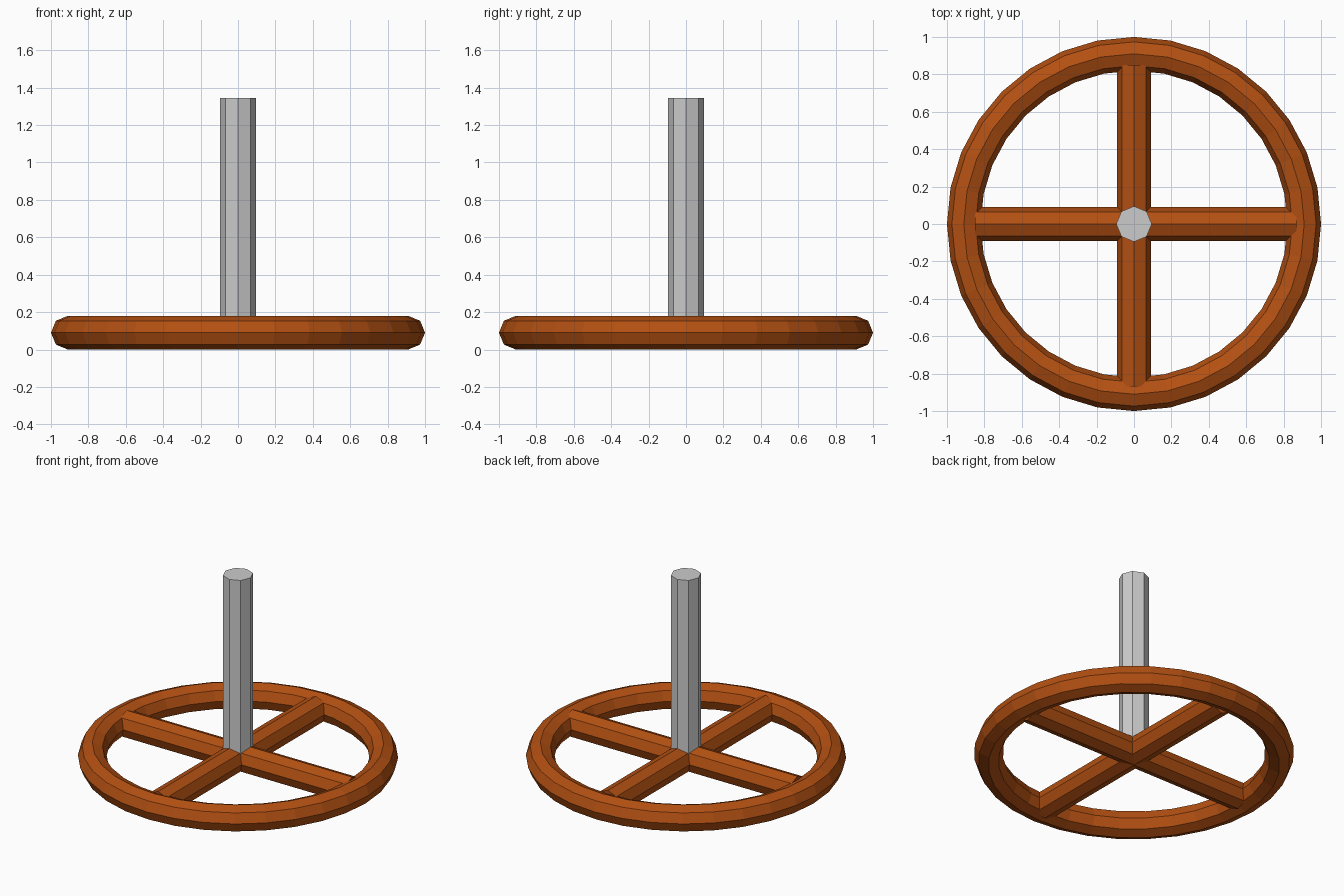
import bpy, bmesh
from math import cos, sin, pi
from mathutils import Matrix, Vector

if "Cube" in bpy.data.objects:
    bpy.data.objects.remove(bpy.data.objects["Cube"])

MAJOR, MINOR = 0.91, 0.09      # rim ring radius and tube radius
RIM_SEGS, SIDES = 32, 8
POST_R, POST_TOP = 0.095, 1.345

orange = bpy.data.materials.new("burnt_orange")
orange.diffuse_color = (0.45, 0.08, 0.006, 1)
orange.use_nodes = True
orange.node_tree.nodes["Principled BSDF"].inputs["Base Color"].default_value = orange.diffuse_color


def finish(name, bm, mat=None):
    bmesh.ops.recalc_face_normals(bm, faces=bm.faces)
    me = bpy.data.meshes.new(name)
    bm.to_mesh(me)
    bm.free()
    ob = bpy.data.objects.new(name, me)
    bpy.context.collection.objects.link(ob)
    if mat:
        me.materials.append(mat)
    return ob


def rod(name, start, end, radius, mat=None):
    """Eight-sided capped rod between two points."""
    a, b = Vector(start), Vector(end)
    axis = b - a
    side = Vector((0, 0, 1)) if abs(axis.z) < 1e-6 else Vector((1, 0, 0))
    other = axis.normalized().cross(side)
    bm = bmesh.new()
    rings = []
    for p in (a, b):
        rings.append([bm.verts.new(p + radius * (cos(t) * side + sin(t) * other))
                      for t in (2 * pi * i / SIDES for i in range(SIDES))])
        bm.faces.new(rings[-1])
    for i in range(SIDES):
        j = (i + 1) % SIDES
        bm.faces.new((rings[0][i], rings[0][j], rings[1][j], rings[1][i]))
    return finish(name, bm, mat)


# Rim: octagonal tube swept around a circle
bm = bmesh.new()
rings = []
for s in range(RIM_SEGS):
    turn = Matrix.Rotation(2 * pi * s / RIM_SEGS, 3, 'Z')
    rings.append([bm.verts.new(turn @ Vector((MAJOR + MINOR * cos(t), 0, MINOR + MINOR * sin(t))))
                  for t in (2 * pi * i / SIDES for i in range(SIDES))])
for s in range(RIM_SEGS):
    a, b = rings[s], rings[(s + 1) % RIM_SEGS]
    for i in range(SIDES):
        j = (i + 1) % SIDES
        bm.faces.new((a[i], a[j], b[j], b[i]))
finish("wheel_rim", bm, orange)

# Crossed spokes, each running the full width of the wheel
rod("spoke_across", (-0.85, 0, MINOR), (0.87, 0, MINOR), MINOR, orange)
rod("spoke_lengthwise", (0, -0.87, MINOR), (0, 0.85, MINOR), MINOR, orange)

# Upright post, sunk into the crossing
rod("post", (0, 0, MINOR), (0, 0, POST_TOP), POST_R)
